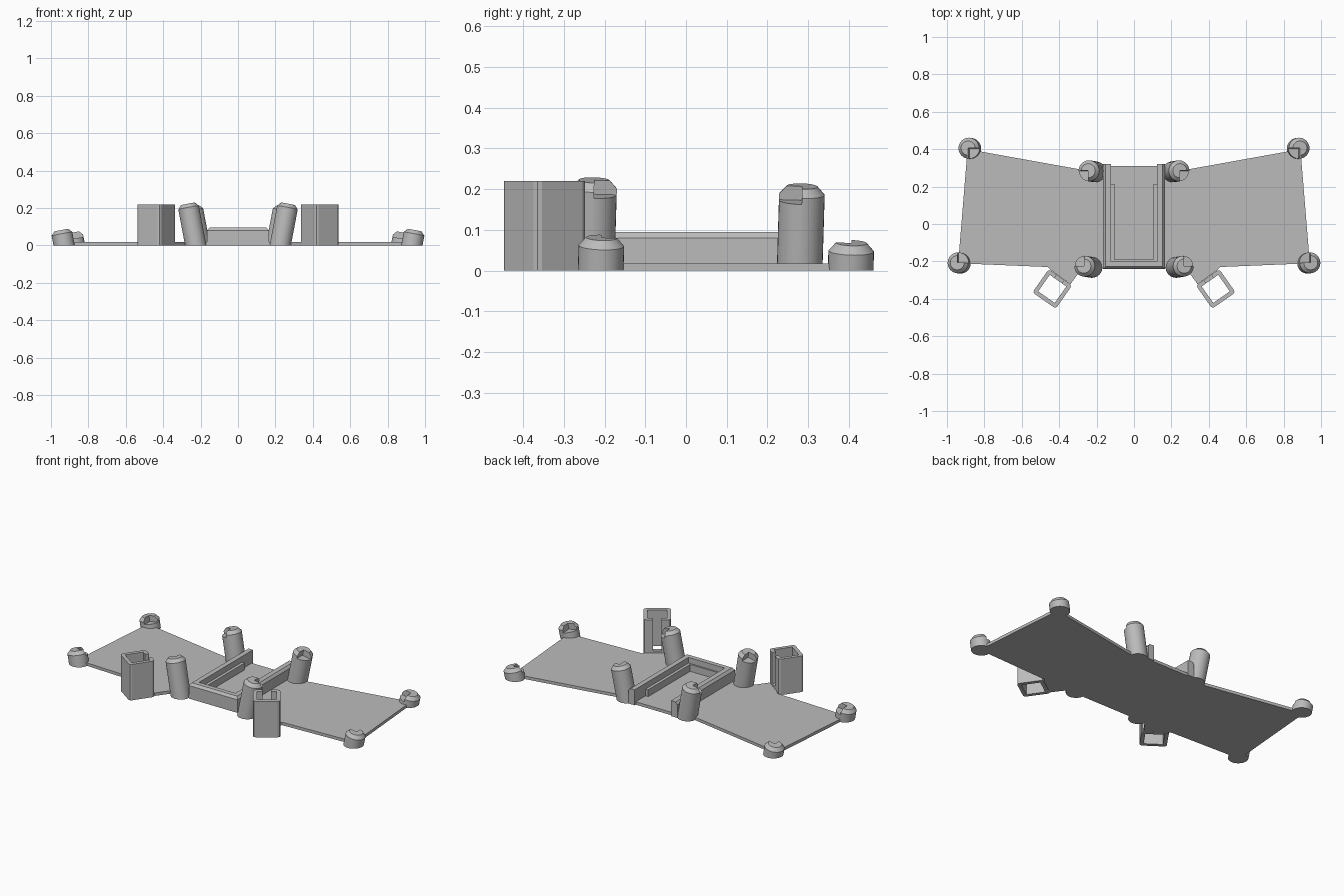
import bpy, bmesh, math
from mathutils import Vector, Matrix

cube = bpy.data.objects.get("Cube")
if cube:
    bpy.data.objects.remove(cube, do_unlink=True)

grey = bpy.data.materials.new("plain_grey")
grey.use_nodes = True
grey.diffuse_color = (0.5, 0.5, 0.5, 1)
grey.node_tree.nodes["Principled BSDF"].inputs["Base Color"].default_value = (0.5, 0.5, 0.5, 1)


def finish(bm, name, smooth=False):
    bmesh.ops.recalc_face_normals(bm, faces=bm.faces)
    mesh = bpy.data.meshes.new(name)
    bm.to_mesh(mesh)
    bm.free()
    mesh.materials.append(grey)
    ob = bpy.data.objects.new(name, mesh)
    bpy.context.collection.objects.link(ob)
    if smooth:
        activate(ob)
        bpy.ops.object.shade_smooth_by_angle(angle=math.radians(25))
    return ob


def activate(ob):
    bpy.ops.object.select_all(action='DESELECT')
    ob.select_set(True)
    bpy.context.view_layer.objects.active = ob


def prism(name, outline, z0, z1, top_outline=None):
    bm = bmesh.new()
    low = [bm.verts.new((x, y, z0)) for x, y in outline]
    high = [bm.verts.new((x, y, z1)) for x, y in top_outline or outline]
    bm.faces.new(low)
    bm.faces.new(high)
    n = len(low)
    for i in range(n):
        j = (i + 1) % n
        bm.faces.new((low[i], low[j], high[j], high[i]))
    return finish(bm, name)


def box(name, lo, hi, matrix=Matrix(), chamfer=0):
    bm = bmesh.new()
    bmesh.ops.create_cube(bm, size=1)
    lo, hi = Vector(lo), Vector(hi)
    for v in bm.verts:
        v.co = Vector(a + (c + 0.5) * (b - a) for a, b, c in zip(lo, hi, v.co))
    if chamfer:
        upright = [e for e in bm.edges if abs(e.verts[0].co.z - e.verts[1].co.z) > 0.01]
        bmesh.ops.bevel(bm, geom=upright, offset=chamfer, segments=2,
                        profile=0.5, affect='EDGES')
    bm.transform(matrix)
    return finish(bm, name)


def cut(ob, cutter):
    cutter.hide_render = True
    mod = ob.modifiers.new("cut", 'BOOLEAN')
    mod.operation = 'DIFFERENCE'
    mod.solver = 'EXACT'
    mod.object = cutter
    activate(ob)
    bpy.ops.object.modifier_apply(modifier=mod.name)
    bpy.data.objects.remove(cutter, do_unlink=True)


def post(name, top, side, notch_x, notch_y, radius=0.056):
    """Leaning round post, chamfered at the top, with a corner seat cut in."""
    axis = Vector((0.19 * side, 0.03, 1)).normalized()
    x_dir = Vector((axis.z, 0, -axis.x)).normalized()
    y_dir = axis.cross(x_dir)
    matrix = Matrix((x_dir, y_dir, axis)).transposed().to_4x4()
    matrix.translation = Vector((top[0] * side, top[1], top[2]))
    bm = bmesh.new()
    rings = []
    for r, z in ((radius, -0.3), (radius, -0.02), (0.038, 0)):
        rings.append([bm.verts.new((r * math.cos(a), r * math.sin(a), z))
                      for a in (math.tau * i / 32 for i in range(32))])
    for a, b in zip(rings, rings[1:]):
        for i in range(32):
            bm.faces.new((a[i], a[i - 1], b[i - 1], b[i]))
    bm.faces.new(rings[0])
    bm.faces.new(rings[-1])
    bm.transform(matrix)
    # trim the foot flush with the ground
    bmesh.ops.bisect_plane(bm, geom=bm.verts[:] + bm.edges[:] + bm.faces[:],
                           plane_co=(0, 0, 0), plane_no=(0, 0, 1), clear_inner=True)
    bmesh.ops.holes_fill(bm, edges=[e for e in bm.edges if e.is_boundary])
    ob = finish(bm, name, smooth=True)
    nx = notch_x * side
    lo = (min(0, nx) * 0.1, min(0, notch_y) * 0.1, -0.035)
    hi = (max(0, nx) * 0.1, max(0, notch_y) * 0.1, 0.05)
    cut(ob, box("notch_cutter", lo, hi, matrix))


# base plate with swept wings and webs reaching the square sockets
half = [(0.16, 0.31), (0.25, 0.285), (0.89, 0.40), (0.94, -0.21),
        (0.46, -0.23), (0.44, -0.25), (0.34, -0.322), (0.28, -0.24), (0.16, -0.235)]
prism("base_plate", half + [(-x, y) for x, y in reversed(half)], 0, 0.018)

# centre tray: U-shaped wall with a chamfered rim, open at the back


def u_shape(outer, inner, front, inner_front, back):
    return [(-outer, back), (-outer, front), (outer, front), (outer, back),
            (inner, back), (inner, inner_front), (-inner, inner_front), (-inner, back)]


wall = u_shape(0.165, 0.123, -0.24, -0.20, 0.32)
prism("tray_wall", wall, 0, 0.08)
prism("tray_rim", wall, 0.08, 0.095, u_shape(0.153, 0.123, -0.228, -0.20, 0.32))
prism("tray_ledge", u_shape(0.124, 0.105, -0.205, -0.19, 0.215), 0.01, 0.06)

for side, label in ((1, "left"), (-1, "right")):
    # four leaning posts per wing, seats turned toward the wing's middle
    post(label + "_inner_front_post", (0.268, -0.225, 0.222), side, 1, 1)
    post(label + "_inner_back_post", (0.245, 0.285, 0.207), side, 1, -1)
    post(label + "_outer_front_post", (0.945, -0.207, 0.081), side, -1, 1)
    post(label + "_outer_back_post", (0.887, 0.406, 0.068), side, -1, -1)

    # square open socket with a slot in the wall nearest the plate
    place = Matrix.Translation((0.437 * side, -0.347, 0)) @ Matrix.Rotation(
        side * math.radians(35), 4, 'Z')
    w, i = 0.076, 0.054
    socket = box(label + "_socket", (-w, -w, 0), (w, w, 0.22), place, chamfer=0.015)
    cut(socket, box("bore_cutter", (-i, -i, -0.1), (i, i, 0.3), place))
    cut(socket, box("slot_cutter", (-0.024, 0.03, 0.03), (0.024, 0.1, 0.3), place))
